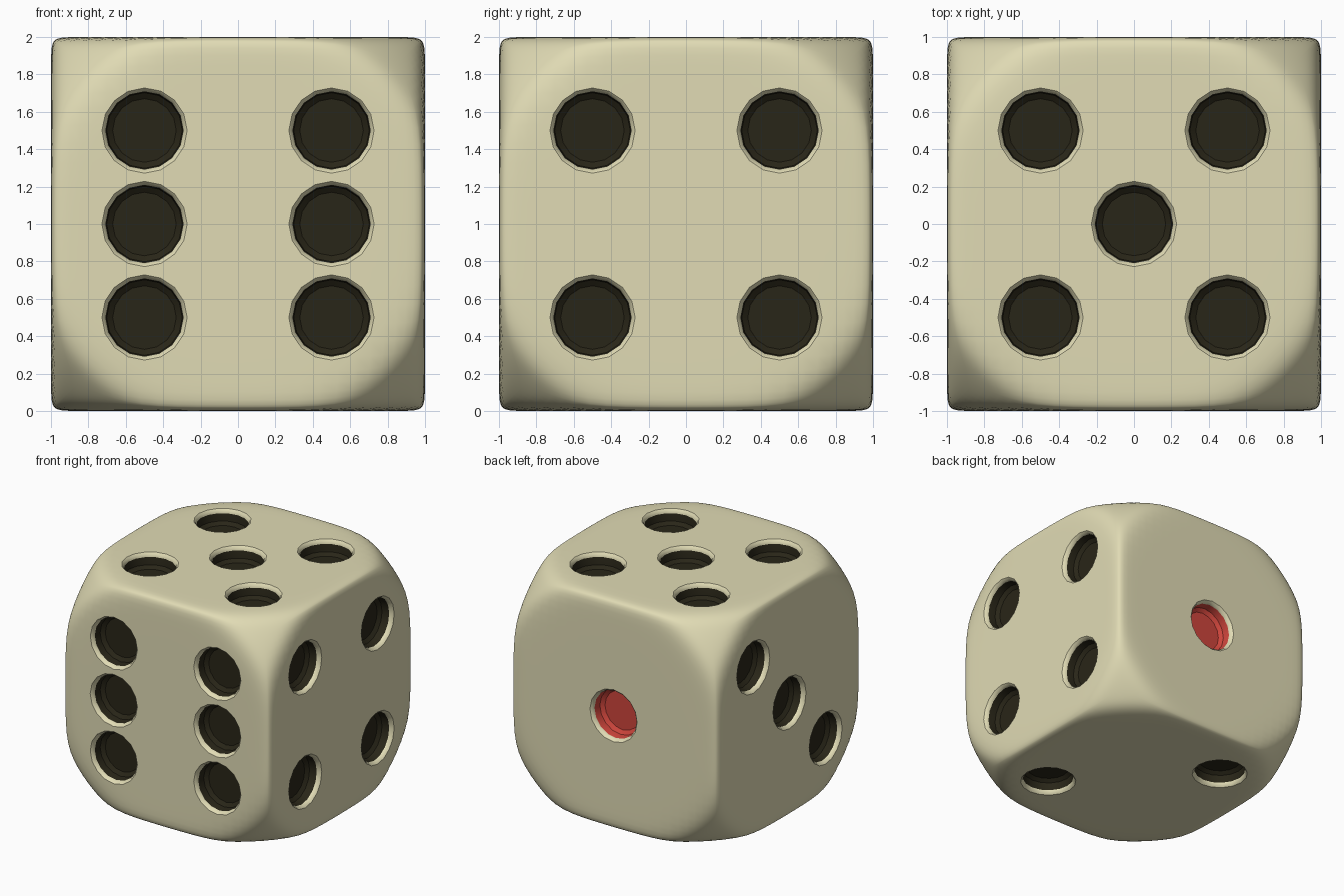
import bpy, bmesh, math
from mathutils import Vector

if "Cube" in bpy.data.objects:
    bpy.data.objects.remove(bpy.data.objects["Cube"])

CENTRE = Vector((0, 0, 1))
SIDES = 16


def material(name, rgb):
    m = bpy.data.materials.new(name)
    m.diffuse_color = (*rgb, 1)
    m.use_nodes = True
    m.node_tree.nodes["Principled BSDF"].inputs["Base Color"].default_value = m.diffuse_color
    return m


MATS = [material("cream", (0.75, 0.71, 0.46)),
        material("dark_pip", (0.022, 0.019, 0.009)),
        material("red_pip", (0.62, 0.06, 0.045))]


def make_object(name, bm):
    me = bpy.data.meshes.new(name)
    bm.to_mesh(me)
    bm.free()
    for m in MATS:
        me.materials.append(m)
    ob = bpy.data.objects.new(name, me)
    bpy.context.collection.objects.link(ob)
    return ob


# Body: cube blended with a sphere, so edges stay crisp in the middle and corners are round
def rounded(co, p=40, radius=1.48):
    c = Vector([math.sin(v * math.pi / 2) for v in co])
    d = c.normalized()
    return d / (sum(abs(v) ** p for v in d) + radius ** -p) ** (1 / p) + CENTRE


bm = bmesh.new()
bmesh.ops.create_cube(bm, size=2)
bmesh.ops.subdivide_edges(bm, edges=bm.edges[:], cuts=27, use_grid_fill=True)
for v in bm.verts:
    v.co = rounded(v.co)
bmesh.ops.recalc_face_normals(bm, faces=bm.faces[:])
body = make_object("die_body", bm)

# Pip profile: radius, height above the face (soft cream rim, then coloured cup)
PROFILE = [(0.23, 0.05), (0.228, 0.0), (0.214, -0.014), (0.208, -0.035),
           (0.202, -0.10), (0.17, -0.125)]


def add_pip(bm, normal, u, v, a, b, mat):
    origin = CENTRE + normal + u * a + v * b
    rings = []
    for r, h in PROFILE:
        rings.append([bm.verts.new(origin + normal * h
                      + u * r * math.cos(2 * math.pi * i / SIDES)
                      + v * r * math.sin(2 * math.pi * i / SIDES)) for i in range(SIDES)])
    for k in range(len(rings) - 1):
        for i in range(SIDES):
            j = (i + 1) % SIDES
            f = bm.faces.new((rings[k][i], rings[k][j], rings[k + 1][j], rings[k + 1][i]))
            f.material_index = mat if k >= 3 else 0
    bm.faces.new(rings[0])
    bm.faces.new(rings[-1]).material_index = mat


# Pip layout: face normal, two in-face axes, pip positions, colour
X, Y, Z = Vector((1, 0, 0)), Vector((0, 1, 0)), Vector((0, 0, 1))
h = 0.5
FOUR = [(-h, -h), (-h, h), (h, -h), (h, h)]
FACES = [(-Y, X, Z, FOUR + [(-h, 0), (h, 0)], 1),
         (X, Y, Z, FOUR, 1),
         (Z, X, Y, FOUR + [(0, 0)], 1),
         (Y, X, Z, [(0, 0)], 2),
         (-X, Y, Z, [(h, h), (0, 0), (-h, -h)], 1),
         (-Z, X, Y, [(h, -h), (-h, h)], 1)]

bm = bmesh.new()
for n, u, v, spots, mat in FACES:
    for a, b in spots:
        add_pip(bm, n, u, v, a, b, mat)
bmesh.ops.recalc_face_normals(bm, faces=bm.faces[:])
cutter = make_object("pip_cutter", bm)
cutter.hide_render = True

# Carve the pips
mod = body.modifiers.new("pips", 'BOOLEAN')
mod.operation = 'DIFFERENCE'
mod.solver = 'EXACT'
mod.object = cutter
bpy.context.view_layer.objects.active = body
body.select_set(True)
cutter.select_set(False)
bpy.ops.object.modifier_apply(modifier=mod.name)
bpy.data.objects.remove(cutter)
bpy.ops.object.shade_smooth_by_angle(angle=math.radians(35))
